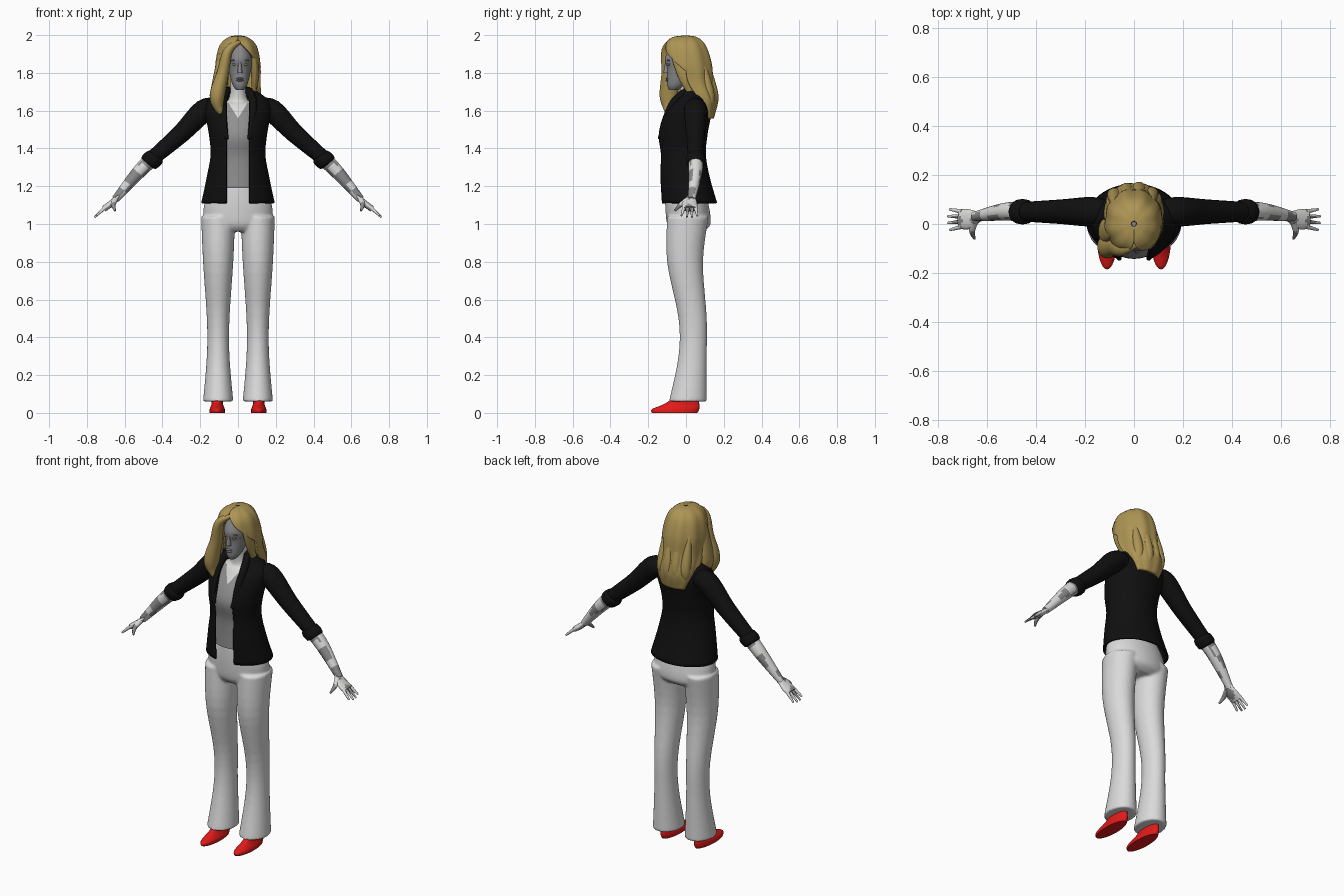
import bpy, bmesh
from math import sin, cos, asin, radians, pi
from mathutils import Vector, Matrix

if "Cube" in bpy.data.objects:
    bpy.data.objects.remove(bpy.data.objects["Cube"])


def material(name, *colour):
    made = bpy.data.materials.new(name)
    made.use_nodes = True
    made.diffuse_color = (*colour, 1)
    made.node_tree.nodes["Principled BSDF"].inputs["Base Color"].default_value = (*colour, 1)
    return made


golden_hair = material("golden_hair", .42, .3, .09)
black_cloth = material("black_cloth", .005, .005, .005)
white_cloth = material("white_cloth", .7, .7, .7)
grey_shirt = material("grey_shirt", .28, .28, .28)
grey_skin = material("grey_skin", .25, .25, .26)
pale_skin = material("pale_skin", .7, .7, .69)
red_leather = material("red_leather", .75, .01, .01)


def finish(name, shape, materials, rule=None):
    bmesh.ops.recalc_face_normals(shape, faces=shape.faces)
    for face in shape.faces:
        face.smooth = True
        if rule:
            face.material_index = rule(face.calc_center_median())
    mesh = bpy.data.meshes.new(name)
    shape.to_mesh(mesh)
    shape.free()
    mesh.set_sharp_from_angle(angle=radians(50))
    for each in materials:
        mesh.materials.append(each)
    made = bpy.data.objects.new(name, mesh)
    bpy.context.collection.objects.link(made)
    return made


def spline(keys, steps=5):
    padded = [keys[0], *keys, keys[-1]]
    result = []
    for first in range(len(keys) - 1):
        for step in range(steps):
            t = step / steps
            result.append([b + t / 2 * (c - a + t * (2*a - 5*b + 4*c - d + t * (3*(b - c) + d - a)))
                           for a, b, c, d in zip(*padded[first:first + 4])])
    return result + [list(keys[-1])]


def bridge(shape, rings, closed=True):
    rows = [[shape.verts.new(point) for point in ring] for ring in rings]
    count = len(rows[0])
    for low, high in zip(rows, rows[1:]):
        for i in range(count if closed else count - 1):
            j = (i + 1) % count
            shape.faces.new((low[i], low[j], high[j], high[i]))
    if closed:
        shape.faces.new(rows[0])
        shape.faces.new(rows[-1])
    return shape


def stack(keys, shape=None, x=0, opening=None, wave=0, sides=48):
    """Level ovals, each given as height, half width, front and back."""
    rings = []
    for z, half, front, back in spline(keys):
        start, end = opening(z, half) if opening else (0, 2 * pi)
        ring = []
        for i in range(sides + bool(opening)):
            angle = start + (end - start) * i / sides
            swell = 1 + wave * cos(9 * angle)
            ring.append((x + half * swell * sin(angle),
                         (front + back) / 2 - (back - front) / 2 * swell * cos(angle), z))
        rings.append(ring)
    return bridge(shape or bmesh.new(), rings, not opening)


def tube(keys, shape=None, side=1, flat=1, sides=20):
    """A path of x, y, z and radius; flat thins it across the y axis."""
    path = [(Vector((side * x, y, z)), radius) for x, y, z, radius in spline(keys)]
    rings = []
    for i, (centre, radius) in enumerate(path):
        along = (path[min(i + 1, len(path) - 1)][0] - path[max(i - 1, 0)][0]).normalized()
        wide = Vector((0, 1, 0))
        wide = (wide - along * wide.dot(along)).normalized()
        thin = along.cross(wide) * flat
        turns = [2 * pi * j / sides for j in range(sides)]
        rings.append([centre + radius * (wide * cos(turn) + thin * sin(turn)) for turn in turns])
    return bridge(shape or bmesh.new(), rings)


def ball(name, centre, size):
    shape = bmesh.new()
    bmesh.ops.create_uvsphere(shape, u_segments=20, v_segments=12, radius=1,
                              matrix=Matrix.Translation(centre) @ Matrix.Diagonal((*size, 1)))
    finish(name, shape, [grey_skin])


def thicken(made, amount):
    solid = made.modifiers.new("thickness", 'SOLIDIFY')
    solid.thickness, solid.offset = amount, 0


def blotch(centre):
    return int(sin(70 * abs(centre.x)) + sin(90 * centre.y) + sin(80 * centre.z + 2) > .5)


def jacket_opening(z, half):
    gap = asin(min(.06 / half, .7))
    return gap, 2 * pi - gap


def hair_opening(z, half):
    gap = 1.5 * max(0, min(1, (1.98 - z) / .17))
    return gap, 2 * pi - .85 * gap


# Trousers: hips and two flared legs fused together
shape = stack([(.96, .15, -.07, .09), (1, .18, -.1, .13), (1.1, .18, -.11, .12), (1.2, .14, -.11, .09)])
for side in (1, -1):
    stack([(.06, .08, -.09, .11), (.3, .06, -.04, .11), (.5, .06, -.04, .11),
           (.8, .08, -.1, .09), (1.04, .09, -.1, .12)], shape, x=side * .105)
trousers = finish("trousers", shape, [white_cloth])
fuse = trousers.modifiers.new("fuse", 'REMESH')
fuse.mode, fuse.voxel_size, fuse.use_smooth_shade = 'VOXEL', .008, True
soften = trousers.modifiers.new("soften", 'SMOOTH')
soften.factor, soften.iterations = .5, 4

# Shirt and neck with a cut neckline
shape = stack([(1.19, .13, -.12, .09), (1.35, .12, -.12, .07), (1.48, .13, -.14, .08),
               (1.62, .11, -.06, .1), (1.66, .05, -.03, .08), (1.77, .04, -.04, .05)])
for slope in (1.6, -1.6):
    bmesh.ops.bisect_plane(shape, geom=shape.verts[:] + shape.edges[:] + shape.faces[:],
                           plane_co=(0, 0, 1.56), plane_no=(slope, 0, -1))
finish("shirt_and_neck", shape, [grey_shirt, pale_skin],
       lambda centre: int(centre.z > 1.64 or (centre.y < 0 and centre.z > 1.56 + 1.6 * abs(centre.x))))

# Open jacket
jacket = stack([(1.11, .19, -.13, .16), (1.25, .16, -.14, .12), (1.37, .14, -.14, .1),
                (1.48, .15, -.15, .11), (1.6, .17, -.11, .13), (1.66, .15, -.05, .11),
                (1.72, .06, -.02, .09)], opening=jacket_opening)
thicken(finish("jacket_body", jacket, [black_cloth]), .01)

for side, label in ((1, "left_"), (-1, "right_")):
    # Lapel, sleeve and rolled cuff
    finish(label + "lapel", tube([(.06, -.14, 1.45, .01), (.08, -.08, 1.62, .02), (.06, 0, 1.7, .02),
                                  (0, .09, 1.72, .01)], side=side), [black_cloth])
    finish(label + "sleeve", tube([(.11, .05, 1.61, .05), (.18, .05, 1.6, .06), (.3, .05, 1.48, .05),
                                   (.45, .05, 1.35, .04)], side=side), [black_cloth])
    finish(label + "cuff", tube([(.43, .05, 1.36, .04), (.44, .05, 1.35, .05), (.47, .05, 1.33, .05),
                                 (.48, .05, 1.32, .04)], side=side), [black_cloth])
    # Forearm and hand
    finish(label + "forearm", tube([(.45, .05, 1.35, .04), (.53, .05, 1.27, .036), (.65, .03, 1.13, .02)],
                                   side=side), [pale_skin, grey_skin], blotch)
    hand = tube([(.63, .03, 1.15, .02), (.67, .02, 1.11, .04), (.71, .02, 1.08, .04)], side=side, flat=.4)
    for i in range(4):
        root, reach = .02 * i - .01, .04 + .01 * sin(i)
        tube([(.7, root, 1.09, .01), (.71 + reach, root * 1.4 - .01, 1.08 - reach * .9, .005)], hand, side)
    tube([(.65, .01, 1.13, .015), (.66, -.03, 1.1, .012), (.65, -.06, 1.07, .005)], hand, side)
    finish(label + "hand", hand, [pale_skin, grey_skin], blotch)
    # Shoe, eye and brow
    finish(label + "shoe", stack([(0, .04, -.18, .06), (.02, .04, -.18, .07), (.05, .03, -.11, .07),
                                  (.1, .03, -.04, .06)], x=side * .11), [red_leather])
    ball(label + "eye", (.01 + side * .027, -.09, 1.845), (.013, .01, .007))
    ball(label + "brow", (.01 + side * .028, -.09, 1.866), (.02, .012, .005))

# Head, nose and lips
finish("head", stack([(1.71, .02, -.09, -.04), (1.74, .04, -.1, 0), (1.82, .06, -.1, .07),
                      (1.88, .065, -.11, .09), (1.96, .04, -.07, .06)], x=.01), [grey_skin])
finish("nose", tube([(.01, -.1, 1.86, .01), (.01, -.1, 1.8, .02)], flat=.7), [grey_skin])
for name, height in (("upper_lip", 1.77), ("lower_lip", 1.76)):
    ball(name, (.01, -.1, height), (.02, .01, .005))

# Waved hair, open at the face
hair = stack([(1.99, .01, -.01, .01), (1.98, .05, -.07, .06), (1.94, .09, -.11, .1),
              (1.85, .11, -.12, .13), (1.75, .11, -.1, .14), (1.65, .11, 0, .16),
              (1.56, .07, .08, .14)], opening=hair_opening, wave=.025, sides=72)
thicken(finish("hair_shell", hair, [golden_hair]), .016)

# Locks over the right shoulder, beside the cheeks and down the back
locks = tube([(.02, -.08, 1.97, .01), (-.05, -.1, 1.92, .03), (-.08, -.09, 1.8, .04),
              (-.11, -.09, 1.68, .05), (-.1, -.09, 1.61, .03), (-.07, -.09, 1.57, .01)], flat=.8)
tube([(-.09, -.03, 1.9, .03), (-.12, -.03, 1.7, .05), (-.12, -.04, 1.63, .02)], locks, flat=.5)
tube([(.02, -.08, 1.97, .01), (.08, -.05, 1.9, .03), (.09, 0, 1.78, .04), (.08, .04, 1.66, .01)],
     locks, flat=.5)
for i in range(4):
    across = .05 * i - .08
    dip = abs(across) * .4
    tube([(across, .11 - dip, 1.88, .01), (across, .15 - dip, 1.68, .03),
          (across, .14 - dip, 1.56 + dip, .01)], locks)
finish("hair_locks", locks, [golden_hair])
